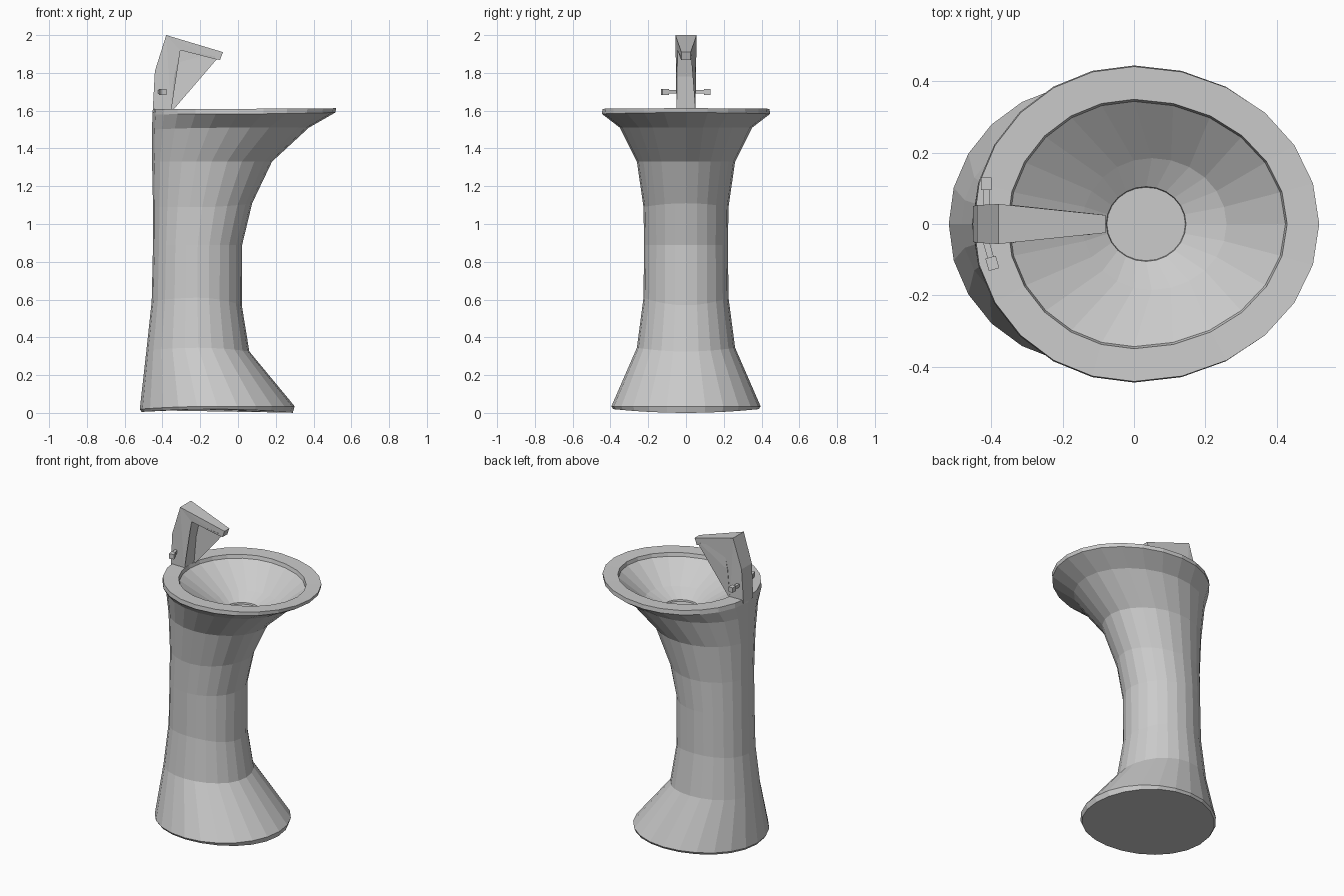
import bpy, bmesh, math
from mathutils import Matrix, Vector

if "Cube" in bpy.data.objects:
    bpy.data.objects.remove(bpy.data.objects["Cube"])

SIDES = 24


def finish(bm, name):
    bmesh.ops.recalc_face_normals(bm, faces=bm.faces)
    mesh = bpy.data.meshes.new(name)
    bm.to_mesh(mesh)
    bm.free()
    obj = bpy.data.objects.new(name, mesh)
    bpy.context.collection.objects.link(obj)
    return obj


def ring(bm, left, mid, right, half_y, z_left, z_side, z_right):
    """Oval loop with its own left and right reach and a gentle rise or dip at the sides."""
    verts = []
    for i in range(SIDES):
        a = 2 * math.pi * i / SIDES
        c, s = math.cos(a), math.sin(a)
        reach, z_end = (right - mid, z_right) if c > 0 else (mid - left, z_left)
        z = z_side * s * s + z_end * c * c
        verts.append(bm.verts.new((mid + reach * c, half_y * s, z)))
    return verts


def loft(name, sections):
    bm = bmesh.new()
    rings = [ring(bm, *s) for s in sections]
    for a, b in zip(rings, rings[1:]):
        for i in range(SIDES):
            j = (i + 1) % SIDES
            bm.faces.new((a[i], a[j], b[j], b[i]))
    bm.faces.new(rings[0])
    bm.faces.new(rings[-1])
    return finish(bm, name)


# Pedestal, rim and bowl as one continuous skin: outside upward, then down into the bowl
loft("pedestal_basin", [
    (-0.51, -0.11, 0.29, 0.385, 0.005, 0.02, 0.0),
    (-0.52, -0.11, 0.30, 0.395, 0.02, 0.035, 0.035),
    (-0.485, -0.21, 0.06, 0.26, 0.33, 0.345, 0.325),
    (-0.457, -0.215, 0.02, 0.225, 0.59, 0.61, 0.57),
    (-0.45, -0.213, 0.022, 0.222, 0.89, 0.89, 0.89),
    (-0.45, -0.19, 0.075, 0.225, 1.09, 1.09, 1.11),
    (-0.455, -0.14, 0.18, 0.26, 1.33, 1.33, 1.33),
    (-0.455, -0.045, 0.375, 0.35, 1.50, 1.51, 1.51),
    (-0.453, 0.0, 0.515, 0.445, 1.58, 1.583, 1.59),
    (-0.45, 0.0, 0.52, 0.442, 1.61, 1.61, 1.613),
    (-0.355, 0.0, 0.43, 0.35, 1.608, 1.608, 1.608),
    (-0.35, 0.0, 0.425, 0.344, 1.585, 1.585, 1.585),
    (-0.145, 0.05, 0.26, 0.185, 1.46, 1.46, 1.46),
    (-0.078, 0.034, 0.146, 0.105, 1.415, 1.415, 1.415),
    (-0.076, 0.034, 0.144, 0.103, 1.405, 1.405, 1.405),
])

# Faucet: side profile (x, z, half width) tapering toward the spout tip
profile = [
    (-0.452, 1.59, 0.05), (-0.44, 1.81, 0.053), (-0.38, 2.0, 0.056),
    (-0.08, 1.91, 0.025), (-0.095, 1.868, 0.025), (-0.123, 1.873, 0.028),
    (-0.122, 1.888, 0.03), (-0.305, 1.92, 0.045), (-0.338, 1.78, 0.053),
    (-0.355, 1.59, 0.05),
]
bm = bmesh.new()
near = [bm.verts.new((x, -w, z)) for x, z, w in profile]
far = [bm.verts.new((x, w, z)) for x, z, w in profile]
for i in range(len(profile)):
    j = (i + 1) % len(profile)
    bm.faces.new((near[i], near[j], far[j], far[i]))
caps = [bm.faces.new(near), bm.faces.new(far)]
bmesh.ops.triangulate(bm, faces=caps)
finish(bm, "faucet")


# Handles: a thin stem with a small block at its end
def handle(name, side, swing):
    bm = bmesh.new()
    for dist, size in ((0.018, (0.018, 0.06, 0.02)), (0.063, (0.03, 0.036, 0.032))):
        bmesh.ops.create_cube(bm, size=1, matrix=Matrix.Translation((0, side * dist, 0))
                              @ Matrix.Diagonal((*size, 1)))
    obj = finish(bm, name)
    obj.location = Vector((-0.415, side * 0.05, 1.70))
    obj.rotation_euler.z = math.radians(swing)


handle("back_handle", 1, 0)
handle("front_handle", -1, 16)
